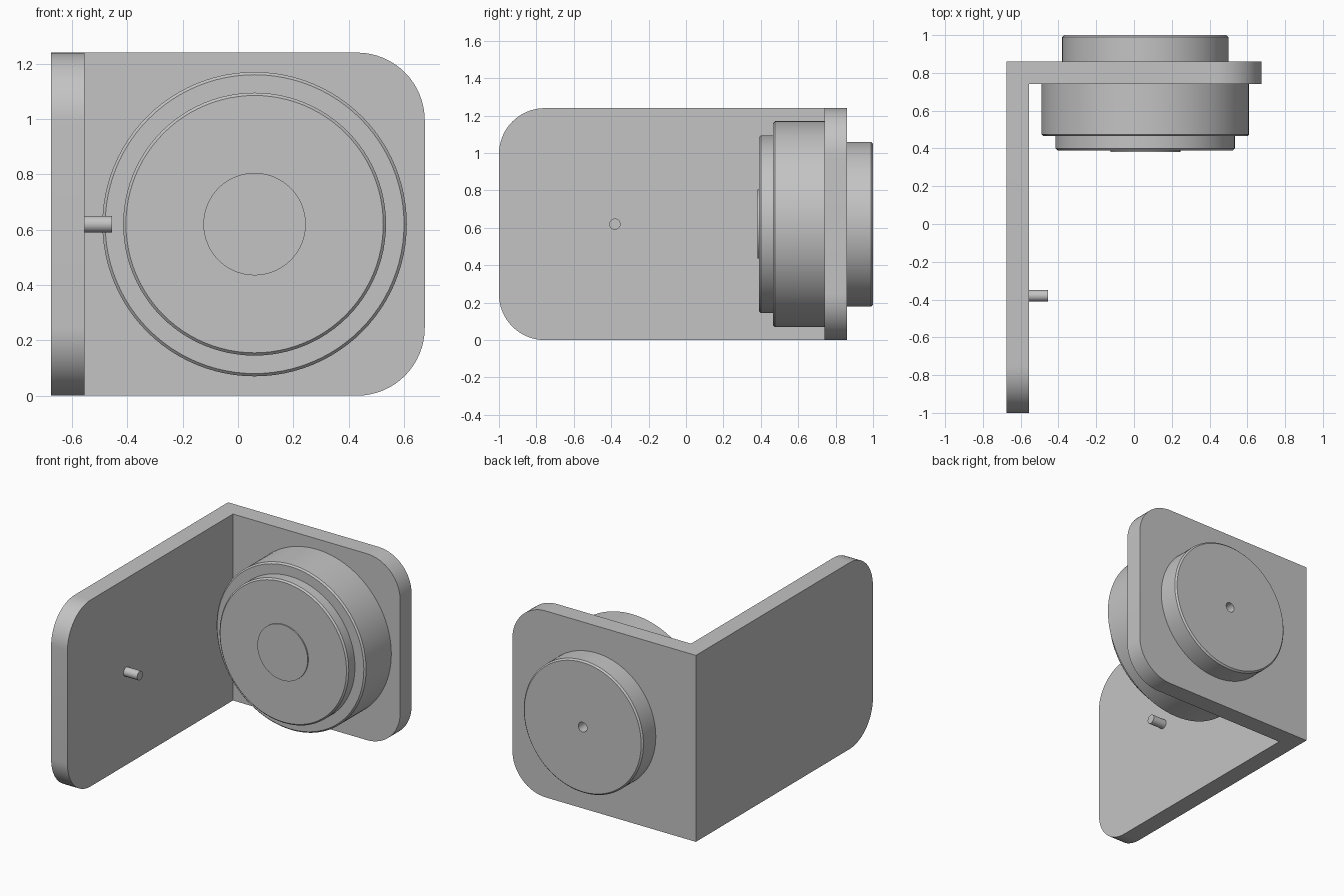
import bpy, bmesh, math
from mathutils import Vector

if "Cube" in bpy.data.objects:
    bpy.data.objects.remove(bpy.data.objects["Cube"])

grey = bpy.data.materials.new("mid grey")
grey.diffuse_color = (0.55, 0.55, 0.55, 1)
grey.use_nodes = True
grey.node_tree.nodes["Principled BSDF"].inputs["Base Color"].default_value = grey.diffuse_color

CX, CZ = 0.06, 0.62      # axis of the round parts
HEIGHT, CORNER = 1.24, 0.245


def finish(name, bm):
    bmesh.ops.recalc_face_normals(bm, faces=bm.faces)
    mesh = bpy.data.meshes.new(name)
    bm.to_mesh(mesh)
    bm.free()
    mesh.materials.append(grey)
    ob = bpy.data.objects.new(name, mesh)
    bpy.context.collection.objects.link(ob)
    bpy.ops.object.select_all(action='DESELECT')
    ob.select_set(True)
    bpy.context.view_layer.objects.active = ob
    bpy.ops.object.shade_smooth_by_angle(angle=math.radians(30))
    return ob


def lathe(name, profile, origin, axis, segments=96):
    """Turn (radius, distance) points about an axis and cap both ends."""
    bm = bmesh.new()
    turn = Vector(axis).to_track_quat('Z', 'Y')
    rings = []
    for r, d in profile:
        rings.append([bm.verts.new(Vector(origin) + turn @ Vector(
            (r * math.cos(a), r * math.sin(a), d)))
            for a in (math.tau * i / segments for i in range(segments))])
    for a, b in zip(rings, rings[1:]):
        for i in range(segments):
            j = (i + 1) % segments
            bm.faces.new((a[i], a[j], b[j], b[i]))
    bm.faces.new(rings[0])
    bm.faces.new(rings[-1])
    return finish(name, bm)


# L-shaped bracket with rounded free corners
bm = bmesh.new()
outline = [(-0.675, -1), (-0.555, -1), (-0.555, 0.74),
           (0.675, 0.74), (0.675, 0.86), (-0.675, 0.86)]
base = bm.faces.new([bm.verts.new((x, y, 0)) for x, y in outline])
top = bmesh.ops.extrude_face_region(bm, geom=[base])
bmesh.ops.translate(bm, vec=(0, 0, HEIGHT),
                    verts=[v for v in top['geom'] if isinstance(v, bmesh.types.BMVert)])
bmesh.ops.recalc_face_normals(bm, faces=bm.faces)


def is_free_corner(e):
    a, b = (v.co for v in e.verts)
    if abs(a.z - b.z) > 0.01:
        return False
    return (a.x > 0.67 and b.x > 0.67) or (a.y < -0.99 and b.y < -0.99)


bmesh.ops.bevel(bm, geom=[e for e in bm.edges if is_free_corner(e)],
                offset=CORNER, offset_type='OFFSET', segments=16,
                profile=0.5, affect='EDGES')
finish("bracket", bm)

# Stepped front drum with chamfered rims and a thin centre disc
lathe("front_drum",
      [(0.55, 0), (0.55, 0.265), (0.54, 0.275), (0.475, 0.275),
       (0.475, 0.34), (0.465, 0.35), (0.185, 0.35), (0.185, 0.358)],
      (CX, 0.74, CZ), (0, -1, 0))

# Rear cap with a small blind hole
lathe("rear_cap",
      [(0.44, 0), (0.44, 0.13), (0.43, 0.14), (0.032, 0.14), (0.032, 0.02)],
      (CX, 0.86, CZ), (0, 1, 0))

# Small pin on the side plate
lathe("pin", [(0.03, 0), (0.03, 0.1)], (-0.555, -0.38, CZ), (1, 0, 0), 32)
